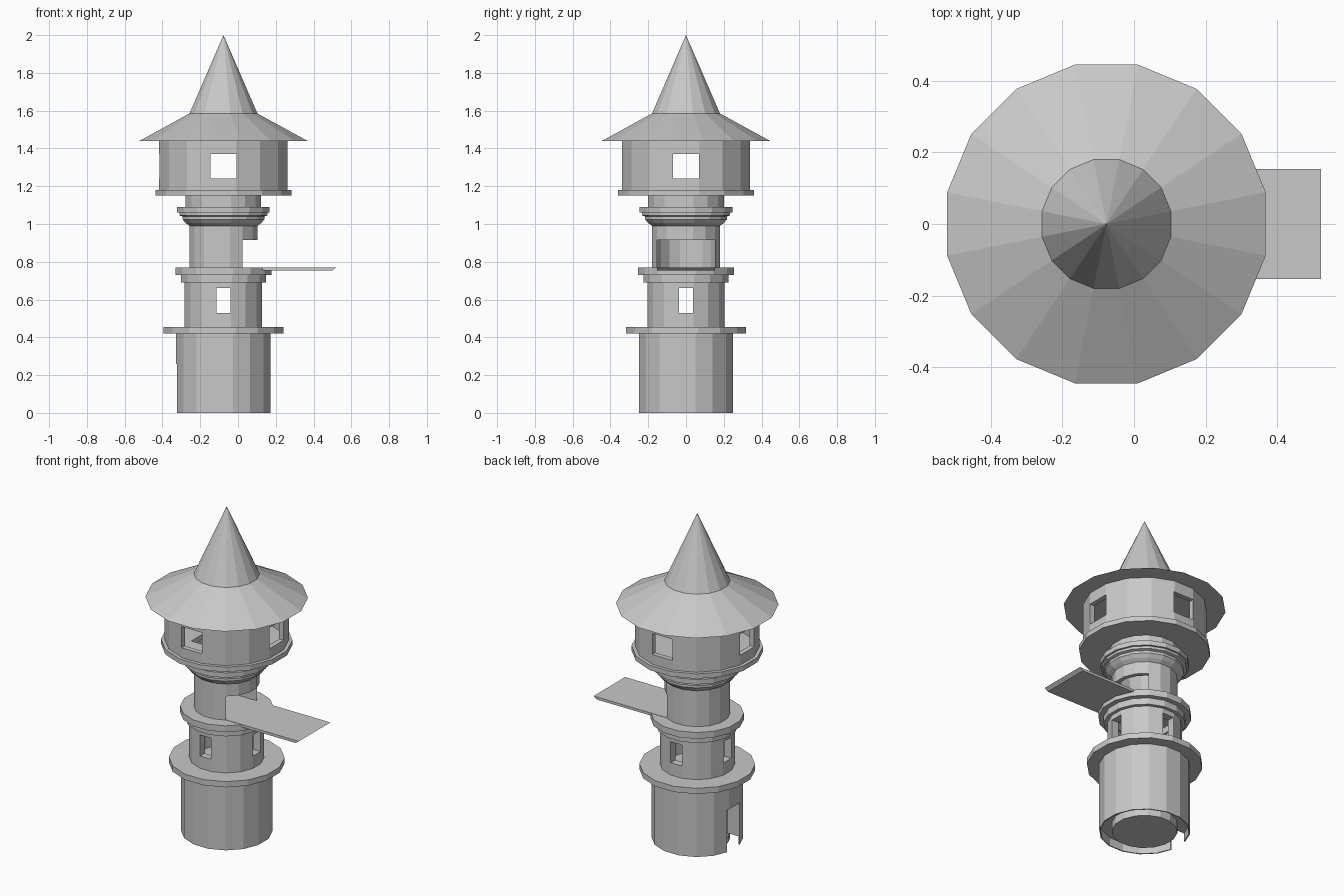
import bpy, bmesh, math
from mathutils import Vector

cube = bpy.data.objects.get("Cube")
if cube:
    bpy.data.objects.remove(cube, do_unlink=True)

SIDES = 16
AXIS_X = -0.077

stone = bpy.data.materials.new("grey_stone")
stone.use_nodes = True
GREY = (0.58, 0.58, 0.58, 1)
stone.diffuse_color = GREY
for node in stone.node_tree.nodes:
    if node.type == 'BSDF_PRINCIPLED':
        node.inputs["Base Color"].default_value = GREY


def finish(name, bm):
    bmesh.ops.remove_doubles(bm, verts=bm.verts, dist=1e-5)
    bmesh.ops.recalc_face_normals(bm, faces=bm.faces)
    mesh = bpy.data.meshes.new(name)
    bm.to_mesh(mesh)
    bm.free()
    mesh.materials.append(stone)
    obj = bpy.data.objects.new(name, mesh)
    bpy.context.collection.objects.link(obj)
    return obj


def lathe(name, profile):
    """Turn a closed (flat radius, height) outline about the tower axis."""
    bm = bmesh.new()
    rings = []
    k = 1 / math.cos(math.pi / SIDES)
    for i in range(SIDES):
        a = math.tau * (i + 0.5) / SIDES
        rings.append([bm.verts.new((AXIS_X + r * k * math.cos(a), r * k * math.sin(a), z))
                      for r, z in profile])
    n = len(profile)
    for i in range(SIDES):
        a, b = rings[i], rings[(i + 1) % SIDES]
        for j in range(n):
            m = (j + 1) % n
            if profile[j][0] == 0 and profile[m][0] == 0:
                continue
            if profile[j][0] == 0:
                bm.faces.new((a[j], b[m], a[m]))
            elif profile[m][0] == 0:
                bm.faces.new((a[j], b[j], a[m]))
            else:
                bm.faces.new((a[j], b[j], b[m], a[m]))
    return finish(name, bm)


def ring(name, outer, inner, z0, z1):
    return lathe(name, [(outer, z0), (outer, z1), (inner, z1), (inner, z0)])


def disc(name, radius, z0, z1):
    return lathe(name, [(0, z0), (radius, z0), (radius, z1), (0, z1)])


def box(name, lo, hi):
    bm = bmesh.new()
    bmesh.ops.create_cube(bm, size=1)
    lo, hi = Vector(lo), Vector(hi)
    for v in bm.verts:
        v.co = (lo + hi) / 2 + v.co * (hi - lo)
    return finish(name, bm)


def cut(obj, lo, hi):
    """Cut a box-shaped opening and bake the result."""
    cutter = box("opening_cutter", lo, hi)
    cutter.hide_render = True
    mod = obj.modifiers.new("opening", 'BOOLEAN')
    mod.operation = 'DIFFERENCE'
    mod.solver = 'EXACT'
    mod.object = cutter
    graph = bpy.context.evaluated_depsgraph_get()
    mesh = bpy.data.meshes.new_from_object(obj.evaluated_get(graph))
    obj.modifiers.clear()
    obj.data = mesh
    bpy.data.objects.remove(cutter, do_unlink=True)


def cross_windows(obj, half, z0, z1):
    """Four windows, one on each side, along both axes."""
    cut(obj, (AXIS_X - half, -1, z0), (AXIS_X + half, 1, z1))
    cut(obj, (AXIS_X - 1, -half, z0), (AXIS_X + 1, half, z1))


# Ground storey: thick wall grooved underneath, doorway on the right side, floor
base = lathe("base_wall", [(0.25, 0), (0.25, 0.42), (0.173, 0.42), (0.173, 0.005),
                           (0.18, 0.005), (0.18, 0.05), (0.243, 0.05), (0.243, 0)])
cut(base, (-0.6, -0.06, -0.1), (AXIS_X - 0.1, 0.06, 0.26))
disc("base_floor", 0.18, 0, 0.01)
disc("lower_ledge", 0.317, 0.42, 0.455)

# Second storey with four small windows
second = ring("second_storey", 0.205, 0.16, 0.45, 0.695)
cross_windows(second, 0.038, 0.53, 0.66)
ring("balcony_bracket", 0.225, 0.15, 0.69, 0.73)
disc("balcony_floor", 0.255, 0.73, 0.769)

# Upper shaft with a wide doorway on the left side
shaft = ring("upper_shaft", 0.18, 0.155, 0.765, 1.0)
cut(shaft, (AXIS_X, -0.153, 0.7), (0.5, 0.153, 0.915))

# Landing platform with a bevelled outer end
platform = box("landing_platform", (0.0, -0.153, 0.755), (0.522, 0.153, 0.771))
for v in platform.data.vertices:
    if v.co.x > 0.5 and v.co.z < 0.76:
        v.co.x -= 0.022

# Moulded collar and neck
lathe("collar", [(0.18, 0.99), (0.2, 1.005), (0.217, 1.025), (0.217, 1.04), (0.233, 1.045),
                 (0.233, 1.06), (0.245, 1.06), (0.245, 1.09), (0.175, 1.09), (0.155, 0.99)])
ring("neck", 0.2, 0.178, 1.085, 1.16)

# Top chamber with four large windows and a stair opening in the floor
chamber_floor = disc("chamber_floor", 0.36, 1.15, 1.18)
cut(chamber_floor, (AXIS_X - 0.15, -0.13, 1.1), (AXIS_X, 0, 1.25))
chamber = ring("top_chamber", 0.34, 0.31, 1.175, 1.445)
cross_windows(chamber, 0.069, 1.24, 1.37)

# Wide eaves and steep spire
lathe("roof_eaves", [(0, 1.44), (0.445, 1.44), (0.18, 1.585), (0, 1.585)])
lathe("roof_spire", [(0, 1.58), (0.18, 1.585), (0, 2.0)])
